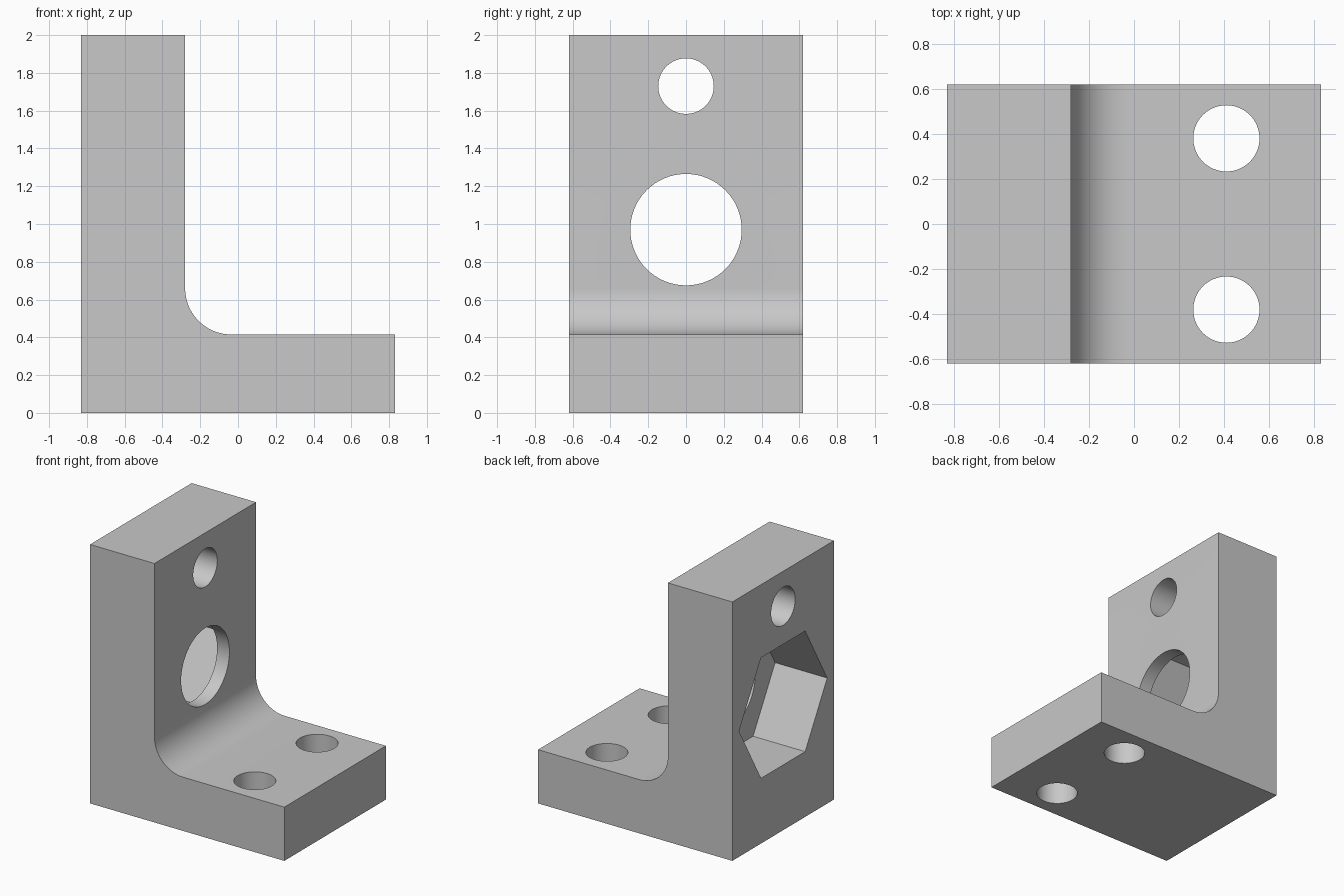
import bpy
import math

default_cube = bpy.data.objects.get("Cube")
if default_cube:
    bpy.data.objects.remove(default_cube, do_unlink=True)

# Overall sizes
HALF_X, HALF_Y, HEIGHT = 0.83, 0.62, 2.0
WALL_X = -0.28        # inner face of the upright
FOOT_Z = 0.415        # top of the foot
FILLET = 0.245
HOLE_R = 0.147
BORE_Z, BORE_R = 0.97, 0.295
NUT_R, NUT_DEPTH = 0.538, 0.445

grey = bpy.data.materials.new("plain grey")
grey.use_nodes = True
colour = (0.58, 0.58, 0.58, 1)
grey.diffuse_color = colour
grey.node_tree.nodes["Principled BSDF"].inputs["Base Color"].default_value = colour

# L-shaped body with a rounded inner corner, extruded across y
profile = [(-HALF_X, 0), (HALF_X, 0), (HALF_X, FOOT_Z)]
steps = 24
for i in range(steps + 1):
    a = math.radians(270 - 90 * i / steps)
    profile.append((WALL_X + FILLET + FILLET * math.cos(a),
                    FOOT_Z + FILLET + FILLET * math.sin(a)))
profile += [(WALL_X, HEIGHT), (-HALF_X, HEIGHT)]

n = len(profile)
verts = [(x, y, z) for y in (-HALF_Y, HALF_Y) for x, z in profile]
faces = [tuple(range(n)), tuple(reversed(range(n, 2 * n)))]
faces += [(i, i + n, (i + 1) % n + n, (i + 1) % n) for i in range(n)]
mesh = bpy.data.meshes.new("angle_bracket")
mesh.from_pydata(verts, [], faces)
mesh.materials.append(grey)
bracket = bpy.data.objects.new("angle_bracket", mesh)
bpy.context.collection.objects.link(bracket)


def cut(name, radius, depth, location, along_x=False, sides=64):
    """Subtract a prism or cylinder from the bracket."""
    rotation = (0, math.pi / 2, 0) if along_x else (0, 0, 0)
    bpy.ops.mesh.primitive_cylinder_add(vertices=sides, radius=radius, depth=depth,
                                        location=location, rotation=rotation)
    cutter = bpy.context.object
    cutter.name = name
    cutter.hide_render = True
    cutter.data.materials.append(grey)
    mod = bracket.modifiers.new(name, "BOOLEAN")
    mod.operation = "DIFFERENCE"
    mod.solver = "EXACT"
    mod.object = cutter
    bpy.context.view_layer.objects.active = bracket
    bpy.ops.object.modifier_apply(modifier=name)
    bpy.data.objects.remove(cutter, do_unlink=True)


# Mounting holes through the foot
for side in (-1, 1):
    cut("foot_hole", HOLE_R, 1.2, (0.41, side * 0.38, 0.2))

# Small hole and large bore through the upright
wall_mid = (WALL_X - HALF_X) / 2
cut("upper_hole", HOLE_R, 1, (wall_mid, 0, 1.73), True)
cut("large_bore", BORE_R, 0.9, (wall_mid, 0, BORE_Z), True)

# Hexagonal pocket sunk into the outer face, a corner pointing up
margin = 0.2
cut("hex_pocket", NUT_R, NUT_DEPTH + margin,
    (-HALF_X + (NUT_DEPTH - margin) / 2, 0, BORE_Z), True, 6)

# Smooth fillet and hole walls, sharp edges elsewhere
bpy.ops.object.select_all(action="DESELECT")
bracket.select_set(True)
bpy.context.view_layer.objects.active = bracket
bpy.ops.object.shade_smooth_by_angle(angle=math.radians(30))
